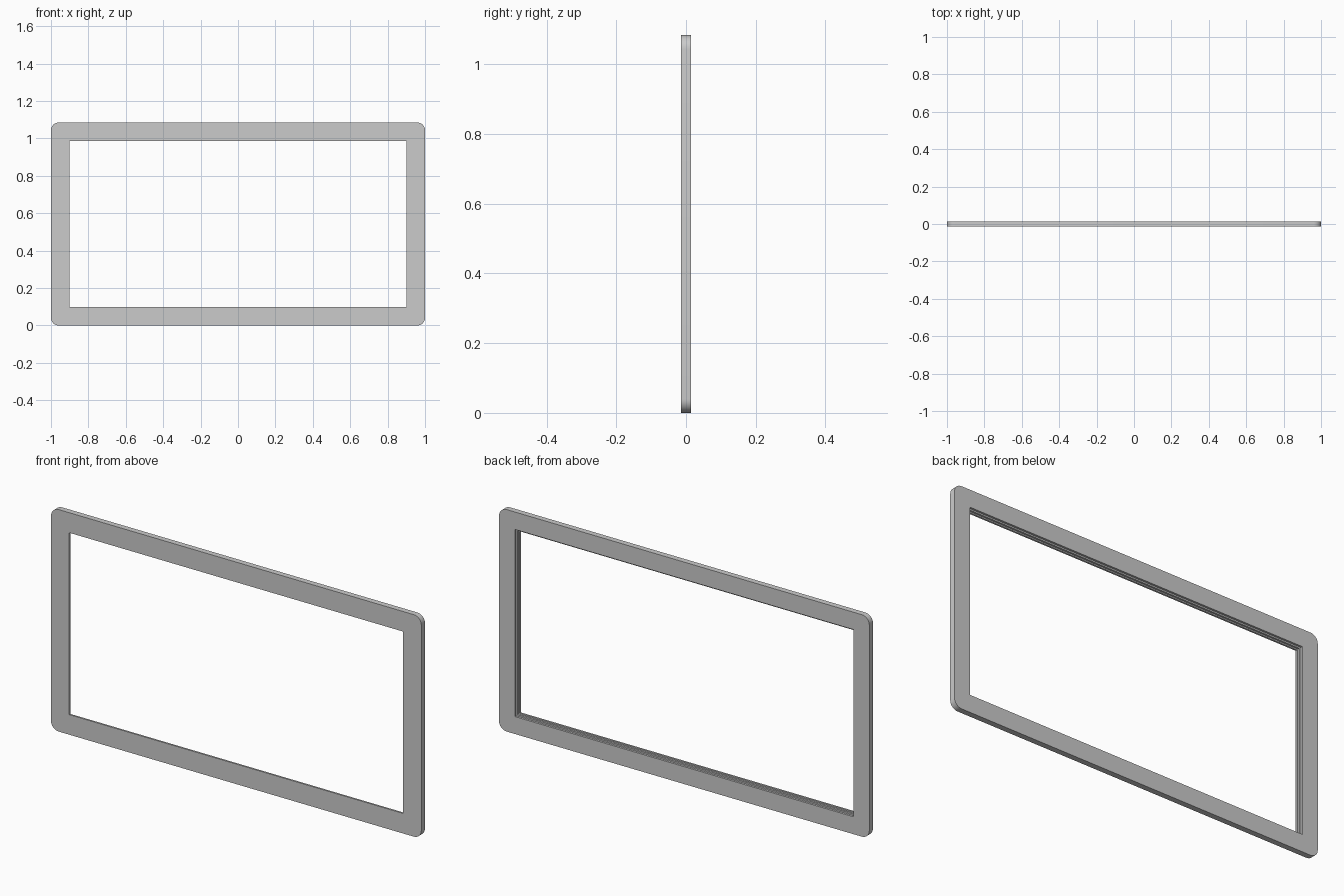
import bpy, bmesh, math

if "Cube" in bpy.data.objects:
    bpy.data.objects.remove(bpy.data.objects["Cube"])

W, H, D = 1.0, 1.084, 0.014   # half width, height, half depth
SEG = 8

def ring(bm, inset, radius, y):
    """Rounded rectangle loop in the XZ plane; radius 0 gives square corners."""
    cx, cz = W - inset - radius, H / 2 - inset - radius
    verts = []
    for q, (sx, sz) in enumerate([(1, 1), (-1, 1), (-1, -1), (1, -1)]):
        for i in range(SEG + 1):
            a = math.pi / 2 * (q + i / SEG)
            verts.append(bm.verts.new((sx * cx + radius * math.cos(a), y,
                                       H / 2 + sz * cz + radius * math.sin(a))))
    return verts

# Frame cross-section: (inset, corner radius, y), with a stepped rebate at the back
profile = [
    (0.0, 0.04, -D), (0.0, 0.04, D),
    (0.085, 0, D), (0.085, 0, 0.004),
    (0.092, 0, 0.004), (0.092, 0, -0.005),
    (0.098, 0, -0.005), (0.098, 0, -D),
]

bm = bmesh.new()
rings = [ring(bm, *p) for p in profile]
for k, a in enumerate(rings):
    b = rings[(k + 1) % len(rings)]
    n = len(a)
    for i in range(n):
        j = (i + 1) % n
        bm.faces.new((a[i], a[j], b[j], b[i]))
bmesh.ops.remove_doubles(bm, verts=bm.verts, dist=1e-5)
bmesh.ops.recalc_face_normals(bm, faces=bm.faces)

mesh = bpy.data.meshes.new("picture_frame")
bm.to_mesh(mesh)
bm.free()
frame = bpy.data.objects.new("picture_frame", mesh)
bpy.context.collection.objects.link(frame)

# Smooth rounded corners, crisp edges
bpy.context.view_layer.objects.active = frame
frame.select_set(True)
bpy.ops.object.shade_smooth_by_angle(angle=math.radians(30))
